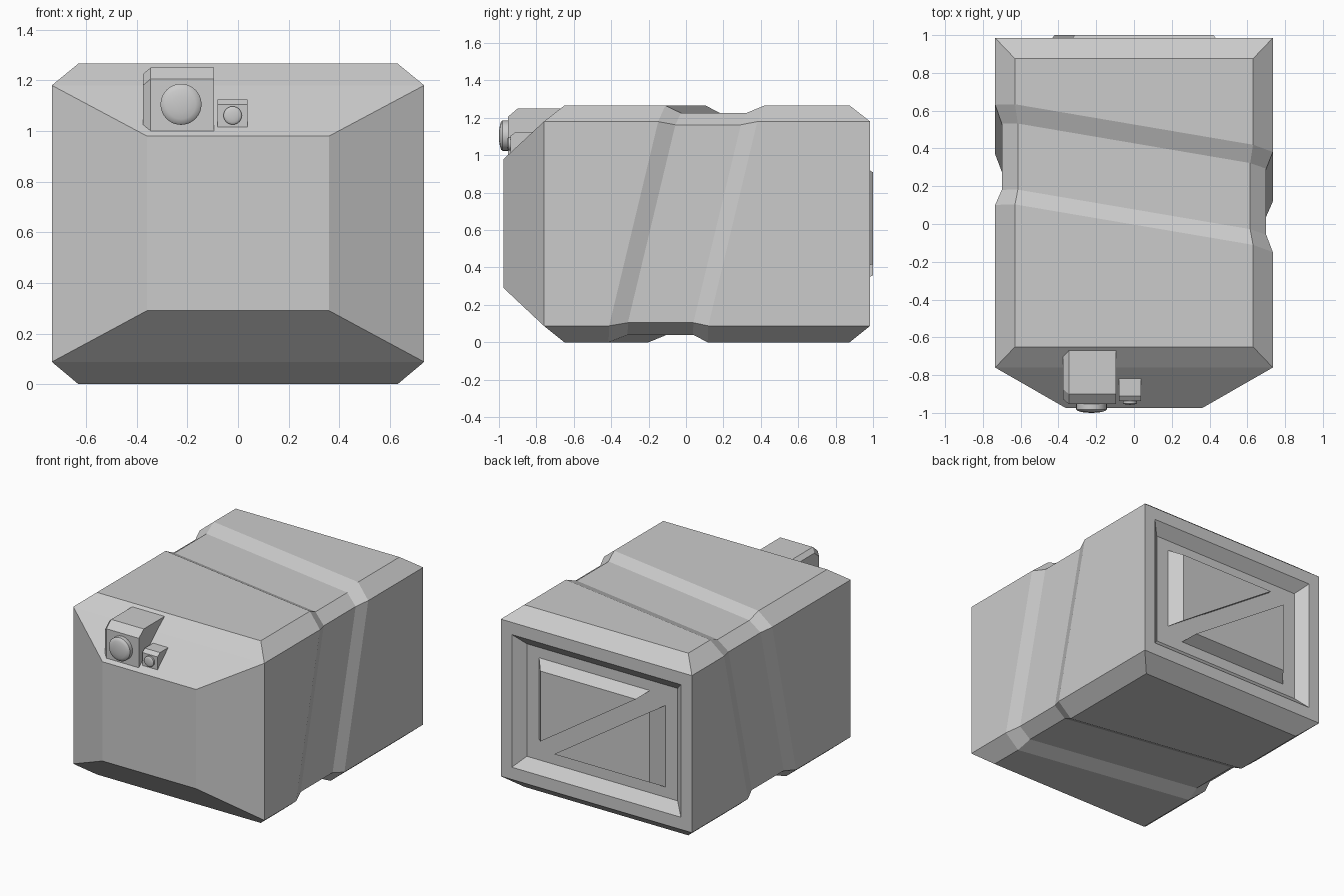
import bpy, bmesh, math

if "Cube" in bpy.data.objects:
    bpy.data.objects.remove(bpy.data.objects["Cube"])


def finish(name, bm, smooth=False):
    bmesh.ops.recalc_face_normals(bm, faces=bm.faces)
    mesh = bpy.data.meshes.new(name)
    bm.to_mesh(mesh)
    bm.free()
    ob = bpy.data.objects.new(name, mesh)
    bpy.context.collection.objects.link(ob)
    if smooth:
        bpy.context.view_layer.objects.active = ob
        ob.select_set(True)
        bpy.ops.object.shade_smooth_by_angle(angle=math.radians(35))
        ob.select_set(False)
    return ob


def bridge(bm, a, b):
    n = len(a)
    for i in range(n):
        bm.faces.new((a[i], a[(i + 1) % n], b[(i + 1) % n], b[i]))


def ring(bm, pts):
    return [bm.verts.new(p) for p in pts]


def loft(name, rings):
    bm = bmesh.new()
    loops = [ring(bm, r) for r in rings]
    for a, b in zip(loops, loops[1:]):
        bridge(bm, a, b)
    bm.faces.new(loops[0])
    bm.faces.new(loops[-1])
    return finish(name, bm)


# Main body: chamfered section with a slanted groove around it
def section(inset=False):
    w, n, a, b = (0.70, 0.615, 0.105, 0.04) if inset else (0.735, 0.63, 0.088, 0.0)
    t, u = 1.268 - a, 1.266 - b
    return [(w, a), (w, t), (n, u), (-n, u), (-w, t), (-w, a), (-n, b), (n, b)]


def slanted(offset, inset):
    return [(x, -0.042 + 0.24 * z - 0.17 * x + offset, z) for x, z in section(inset)]


def end(side_y, flat_y):
    return [(x, side_y if abs(x) > 0.7 else flat_y, z) for x, z in section()]


def rect(x, y, z0, z1):
    return [(x, y, z0), (x, y, z1), (-x, y, z1), (-x, y, z0)]


bm = bmesh.new()
loops = [ring(bm, p) for p in (
    end(-0.76, -0.65),
    slanted(-0.265, False), slanted(-0.175, True),
    slanted(0.175, True), slanted(0.265, False),
    end(0.985, 0.875))]
for a, b in zip(loops, loops[1:]):
    bridge(bm, a, b)
# front taper, and framed recess at the back
caps = [(loops[0], [rect(0.36, -0.975, 0.29, 0.98)]),
        (loops[-1], [rect(0.65, 0.985, 0.173, 1.095), rect(0.58, 0.92, 0.243, 1.025)])]
for o, rects in caps:
    bm.faces.new((o[1], o[2], o[3], o[4]))
    bm.faces.new((o[5], o[6], o[7], o[0]))
    prev = [o[0], o[1], o[4], o[5]]
    for r in rects:
        cur = ring(bm, r)
        bridge(bm, prev, cur)
        prev = cur
    bm.faces.new(prev)
finish("body", bm)

# Back panel: two triangular raised plates split by a diagonal channel
base = [(0.49, 0.322), (-0.37, 0.322), (0.49, -0.25)]
top = [(0.42, 0.275), (-0.315, 0.275), (0.42, -0.215)]
for name, s in (("back_plate_upper", 1), ("back_plate_lower", -1)):
    loft(name, [[(s * x, y, 0.634 + s * z) for x, z in pts]
                for pts, y in ((base, 0.915), (top, 1.0))])


# Sensor housings: side profile extruded along x
def slab(profile, x, inset=0.0):
    cy = sum(p[0] for p in profile) / len(profile)
    cz = sum(p[1] for p in profile) / len(profile)
    step = lambda v, c: v + math.copysign(min(inset, abs(c - v)), c - v)
    return [(x, step(y, cy), step(z, cz)) for y, z in profile]


big = [(-0.953, 1.0), (-0.953, 1.205), (-0.90, 1.25), (-0.662, 1.25), (-0.662, 1.0)]
loft("large_sensor_housing", [slab(big, -0.375, 0.025), slab(big, -0.345), slab(big, -0.095)])
small = [(-0.937, 1.015), (-0.937, 1.105), (-0.91, 1.125), (-0.815, 1.125), (-0.815, 1.015)]
loft("small_sensor_housing", [slab(small, -0.08), slab(small, 0.037)])


# Lenses: revolved barrel with a shallow dome
def lens(name, x, y, z, r, depth, seg=32):
    bm = bmesh.new()
    prof = [(1.0, -0.2), (1.0, 0.6), (0.93, 0.75), (0.72, 0.88), (0.4, 0.97)]
    rings = [ring(bm, [(x + r * k * math.cos(2 * math.pi * i / seg), y - depth * d,
                        z + r * k * math.sin(2 * math.pi * i / seg)) for i in range(seg)])
             for k, d in prof]
    for a, b in zip(rings, rings[1:]):
        bridge(bm, a, b)
    bm.faces.new(rings[0])
    tip = bm.verts.new((x, y - depth, z))
    for i in range(seg):
        bm.faces.new((rings[-1][i], rings[-1][(i + 1) % seg], tip))
    finish(name, bm, True)


lens("large_lens", -0.225, -0.953, 1.105, 0.081, 0.047)
lens("small_lens", -0.021, -0.937, 1.061, 0.036, 0.02)
